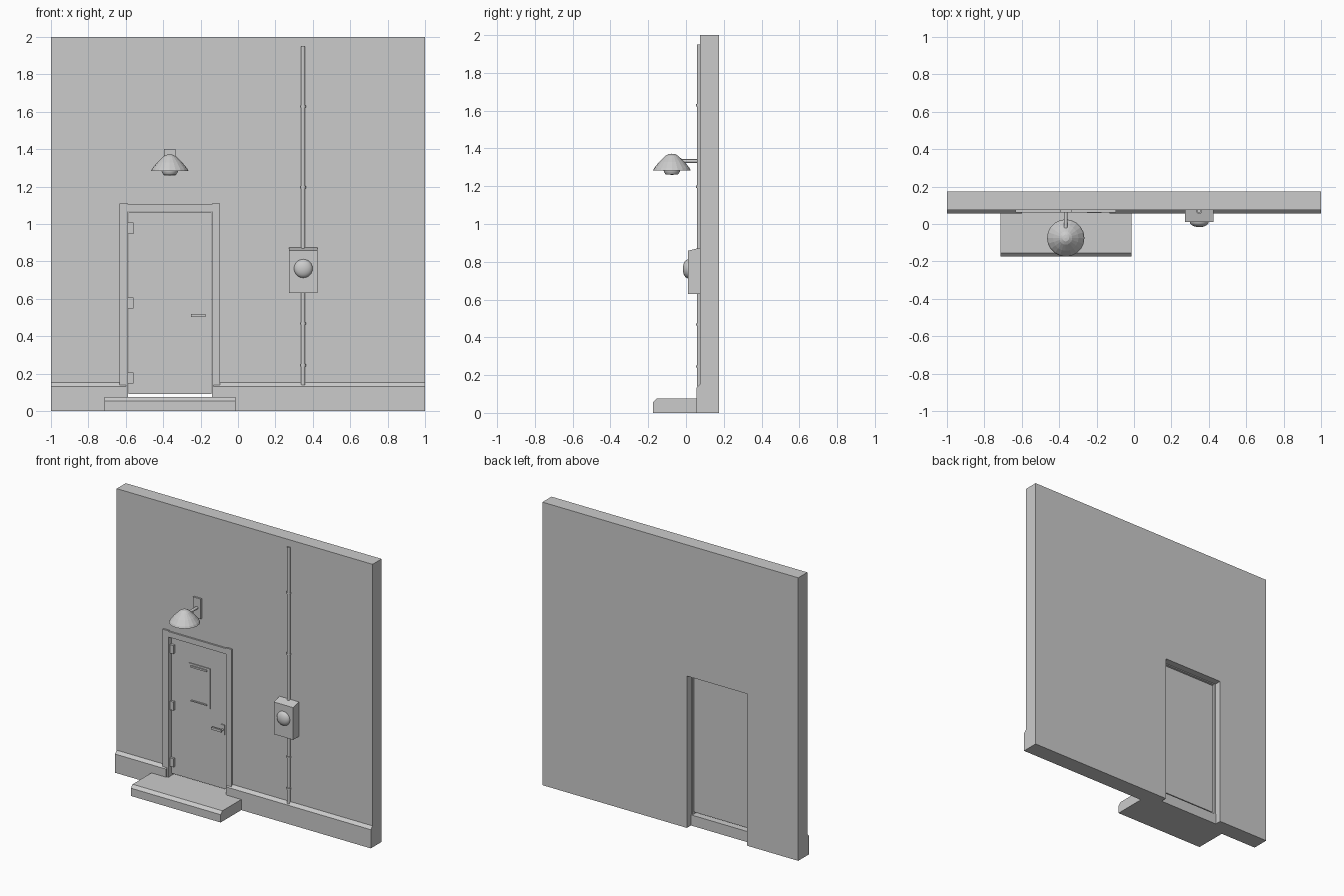
import bpy, bmesh, math
from mathutils import Matrix, Vector

if "Cube" in bpy.data.objects:
    bpy.data.objects.remove(bpy.data.objects["Cube"])


def finish(name, bm, smooth=False):
    bmesh.ops.recalc_face_normals(bm, faces=bm.faces)
    me = bpy.data.meshes.new(name)
    bm.to_mesh(me)
    bm.free()
    ob = bpy.data.objects.new(name, me)
    bpy.context.collection.objects.link(ob)
    if smooth:
        bpy.context.view_layer.objects.active = ob
        bpy.ops.object.select_all(action='DESELECT')
        ob.select_set(True)
        bpy.ops.object.shade_smooth_by_angle(angle=math.radians(35))
    return ob


def box(name, x, y, z):
    bm = bmesh.new()
    bmesh.ops.create_cube(bm, size=1)
    for v in bm.verts:
        v.co = [r[0] if c < 0 else r[1] for c, r in zip(v.co, (x, y, z))]
    return finish(name, bm)


def extrude(name, points, offset):
    bm = bmesh.new()
    face = bm.faces.new([bm.verts.new(p) for p in points])
    res = bmesh.ops.extrude_face_region(bm, geom=[face])
    moved = [g for g in res['geom'] if isinstance(g, bmesh.types.BMVert)]
    bmesh.ops.translate(bm, verts=moved, vec=offset)
    # keep the starting cap so the solid is closed
    if not face.is_valid or any(e.is_boundary for e in bm.edges):
        bmesh.ops.holes_fill(bm, edges=[e for e in bm.edges if e.is_boundary])
    return finish(name, bm)


def side_profile(name, yz, x0, x1):
    return extrude(name, [(x0, y, z) for y, z in yz], (x1 - x0, 0, 0))


def cylinder(name, start, end, r, sides=16):
    a, b = Vector(start), Vector(end)
    bm = bmesh.new()
    rot = Vector((0, 0, 1)).rotation_difference(b - a).to_matrix().to_4x4()
    bmesh.ops.create_cone(bm, cap_ends=True, segments=sides, radius1=r, radius2=r,
                          depth=(b - a).length,
                          matrix=Matrix.Translation((a + b) / 2) @ rot)
    return finish(name, bm, True)


def lathe(name, profile, centre, sides, matrix=Matrix(), smooth=False):
    bm = bmesh.new()
    vs = [bm.verts.new((r, 0, h)) for r, h in profile]
    es = [bm.edges.new(p) for p in zip(vs, vs[1:])]
    bmesh.ops.spin(bm, geom=vs + es, cent=(0, 0, 0), axis=(0, 0, 1),
                   angle=math.tau, steps=sides)
    bmesh.ops.remove_doubles(bm, verts=bm.verts, dist=1e-5)
    bmesh.ops.transform(bm, matrix=Matrix.Translation(centre) @ matrix, verts=bm.verts)
    return finish(name, bm, smooth)


WALL, BACK = 0.074, 0.175

# Wall with doorway notch
outline = [(-1, 0), (-0.6, 0), (-0.6, 1.073), (-0.13, 1.073), (-0.13, 0),
           (1, 0), (1, 2), (-1, 2)]
extrude("wall", [(x, WALL, z) for x, z in outline], (0, BACK - WALL, 0))

# Chamfered plinth either side of the door
plinth = [(0.08, 0), (0.055, 0), (0.055, 0.132), (WALL, 0.152), (0.08, 0.152)]
side_profile("plinth_left", plinth, -1, -0.6)
side_profile("plinth_right", plinth, -0.13, 1)

# Doorstep reaching into the doorway as a threshold
side_profile("doorstep", [(WALL, 0), (-0.175, 0), (-0.175, 0.055),
                          (-0.155, 0.075), (WALL, 0.075)], -0.715, -0.013)
box("threshold", (-0.6, -0.13), (0.07, 0.13), (0, 0.075))

# Door frame
for side, x in (("left", (-0.634, -0.588)), ("right", (-0.138, -0.095))):
    box("door_jamb_" + side, x, (0.062, 0.125), (0.07, 1.11))
box("door_header", (-0.588, -0.138), (0.062, 0.125), (1.066, 1.105))

# Door leaf, hinges, plate with rails
D = 0.095
box("door_leaf", (-0.585, -0.141), (D, 0.113), (0.092, 1.063))
for i, z in enumerate((0.177, 0.577, 0.977)):
    box(f"hinge_{i}", (-0.588, -0.56), (D - 0.017, D + 0.003), (z - 0.03, z + 0.03))
box("door_plate", (-0.45, -0.28), (D - 0.006, D + 0.002), (0.63, 0.912))
box("plate_rail_top", (-0.427, -0.303), (D - 0.014, D), (0.887, 0.899))
box("plate_rail_bottom", (-0.427, -0.303), (D - 0.014, D), (0.648, 0.656))

# Door handle
box("handle_rose", (-0.197, -0.167), (D - 0.007, D + 0.002), (0.475, 0.545))
cylinder("handle_spindle", (-0.182, D, 0.511), (-0.182, 0.066, 0.511), 0.007, 12)
box("handle_lever", (-0.252, -0.175), (0.06, 0.073), (0.503, 0.52))

# Wall lamp
LX, LY = -0.365, -0.075
box("lamp_plate", (LX - 0.03, LX + 0.03), (0.062, WALL + 0.003), (1.26, 1.402))
cylinder("lamp_arm", (LX, WALL, 1.333), (LX, LY, 1.333), 0.01, 12)
lathe("lamp_shade", [(0, 1.372), (0.018, 1.37), (0.035, 1.36), (0.068, 1.328),
                     (0.094, 1.296), (0.1, 1.283), (0.095, 1.283), (0.088, 1.296),
                     (0.062, 1.323), (0.03, 1.352), (0, 1.36)], (LX, LY, 0), 20)
lathe("lamp_bulb", [(0, 1.34), (0.03, 1.33), (0.044, 1.29), (0.042, 1.275),
                    (0.033, 1.263), (0, 1.26)], (LX, LY, 0), 20, smooth=True)

# Conduit with clips
PX, PY = 0.348, 0.069
cylinder("conduit", (PX, PY, 0.14), (PX, PY, 1.95), 0.011)
for i, z in enumerate((0.245, 0.468, 1.197, 1.628)):
    cylinder(f"conduit_clip_{i}", (PX, PY, z - 0.006), (PX, PY, z + 0.006), 0.015)

# Alarm box with sloped top and domed front
side_profile("alarm_box", [(0.08, 0.63), (0.01, 0.63), (0.01, 0.858),
                           (WALL, 0.874), (0.08, 0.874)], 0.274, 0.424)
dome = [(0.05 * math.cos(t), 0.028 * math.sin(t))
        for t in (i * math.pi / 12 for i in range(6))] + [(0, 0.028)]
lathe("alarm_dome", [(0, 0)] + dome, (PX + 0.001, 0.011, 0.762), 24,
      Matrix.Rotation(math.pi / 2, 4, 'X'), True)
